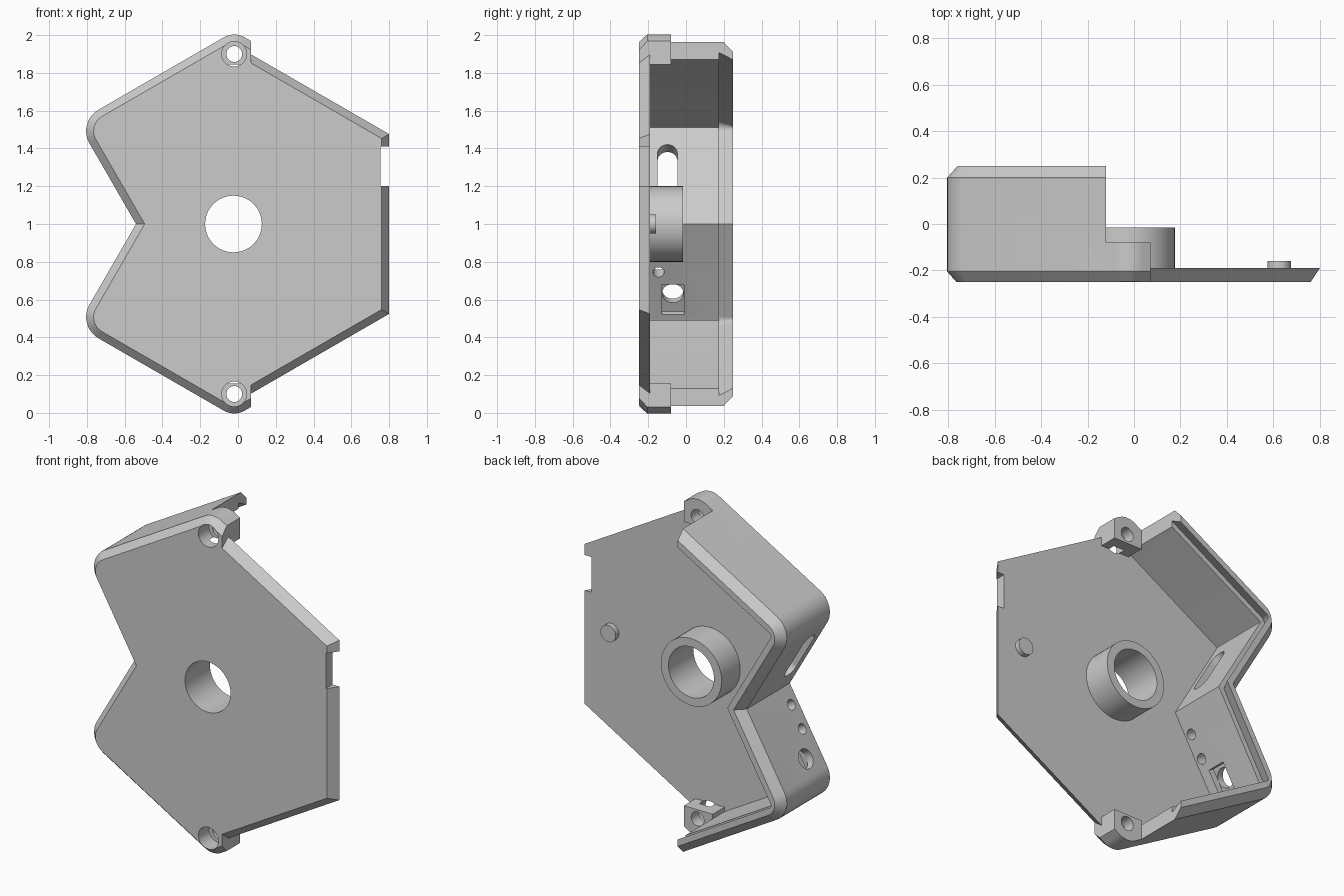
import bpy, bmesh, math
from mathutils import Matrix, Vector

if "Cube" in bpy.data.objects:
    bpy.data.objects.remove(bpy.data.objects["Cube"], do_unlink=True)

grey = bpy.data.materials.new("light_grey")
grey.use_nodes = True
GREY = (0.6, 0.6, 0.6, 1)
grey.diffuse_color = GREY
grey.node_tree.nodes["Principled BSDF"].inputs["Base Color"].default_value = GREY

CX, SLOPE, ROOT3 = -0.02, math.tan(math.radians(30)), math.sqrt(3)
FRONT, FLOOR, BACK = -0.25, -0.19, 0.25


def loft(name, sections, matrix=Matrix()):
    """Solid through matching (depth, [(x, z), ...]) sections."""
    bm = bmesh.new()
    rings = [[bm.verts.new(matrix @ Vector((x, y, z))) for x, z in pts] for y, pts in sections]
    for a, b in zip(rings, rings[1:]):
        for i in range(len(a)):
            j = (i + 1) % len(a)
            bm.faces.new((a[i], a[j], b[j], b[i]))
    bm.faces.new(rings[0])
    bm.faces.new(rings[-1])
    bmesh.ops.recalc_face_normals(bm, faces=bm.faces)
    mesh = bpy.data.meshes.new(name)
    bm.to_mesh(mesh)
    bm.free()
    mesh.materials.append(grey)
    obj = bpy.data.objects.new(name, mesh)
    bpy.context.collection.objects.link(obj)
    return obj


def circle(x, z, r, n=48):
    return [(x + r * math.cos(math.tau * i / n), z + r * math.sin(math.tau * i / n)) for i in range(n)]


def rod(name, x, z, r, y0, y1, matrix=Matrix()):
    return loft(name, [(y0, circle(x, z, r)), (y1, circle(x, z, r))], matrix)


def box(name, x0, x1, y0, y1, z0, z1, matrix=Matrix()):
    pts = [(x0, z0), (x1, z0), (x1, z1), (x0, z1)]
    return loft(name, [(y0, pts), (y1, pts)], matrix)


def combine(obj, tool, operation="DIFFERENCE"):
    """Apply a boolean with the tool, then discard the tool."""
    mod = obj.modifiers.new("combine", "BOOLEAN")
    mod.operation, mod.solver, mod.object = operation, "EXACT", tool
    bpy.context.view_layer.update()
    graph = bpy.context.evaluated_depsgraph_get()
    mesh = bpy.data.meshes.new_from_object(obj.evaluated_get(graph))
    obj.modifiers.clear()
    obj.data = mesh
    bpy.data.objects.remove(tool, do_unlink=True)


def fillet(a, b, c, r, n=10):
    """Rounded corner at b between the edges to a and c."""
    a, b, c = Vector(a), Vector(b), Vector(c)
    u, v = (a - b).normalized(), (c - b).normalized()
    half = u.angle(v) / 2
    centre = b + (u + v).normalized() * r / math.sin(half)
    start = b + u * r / math.tan(half) - centre
    end = b + v * r / math.tan(half) - centre
    total = start.angle(end)
    return [tuple(centre + (start * math.sin(total * (1 - i / n)) + end * math.sin(total * i / n))
                  / math.sin(total)) for i in range(n + 1)]


def outline(inset, corner_r, top_r, right):
    """Notched hexagon, symmetric about z = 1, closed at x = right."""
    apex = (-0.54 + inset * 2 / ROOT3, 1)
    top = (CX, 2.02 - inset * 2 / ROOT3)
    d = (top[1] - 1 + (apex[0] - CX) * SLOPE) / (ROOT3 + SLOPE)
    corner = (apex[0] - d, 1 + ROOT3 * d)
    end = (right, top[1] - (right - CX) * SLOPE)
    upper = fillet(apex, corner, top, corner_r) + fillet(corner, top, end, top_r) + [end]
    return [apex] + upper + [(x, 2 - z) for x, z in reversed(upper)]


# Shell with chamfered front and back edges, open towards the right
def skin(y, inset):
    return (y, outline(inset, 0.13 - inset, 0.11 - inset, 0.3))


housing = loft("housing", [skin(FRONT, 0.04), skin(-0.205, 0), skin(0.2, 0), skin(BACK, 0.045)])
combine(housing, box("cut", 0.07, 1, -1, 1, -1, 3))
combine(housing, box("cut", -0.12, 1, -0.08, 1, -1, 3))


# Cavity with a dovetail groove at the back rim, leaving the two screw ears
def hollow(y, inset, r):
    return (y, outline(inset, r, 0.02, 0.5))


cavity = loft("cavity", [hollow(FLOOR, 0.078, 0.004), hollow(0.178, 0.078, 0.004)])
groove = loft("groove", [hollow(0.175, 0.047, 0.04), hollow(0.26, 0.085, 0.015)])
for z0, z1 in ((1.845, 3), (-1, 0.155)):
    combine(cavity, box("ear_space", -0.12, 1, -1, -0.08, z0, z1))
combine(housing, cavity)
combine(housing, groove)


# Right half of the front plate with a sloped edge
def plate_edge(inset):
    x, z = 0.8 - inset, 0.476 - inset * SLOPE
    z0 = z + x * SLOPE
    return [(0, 1 - z0), (x, 1 - z), (x, 1 + z), (0, 1 + z0)]


plate = loft("plate", [(FRONT, plate_edge(0.04)), (FLOOR, plate_edge(0))])
combine(housing, plate, "UNION")
combine(housing, box("cut", 0.755, 1, -1, 1, 1.2, 1.41))

# Collar around the central bore
collar = rod("collar", CX - 0.004, 1, 0.2, FLOOR - 0.03, -0.015)
for part in (collar, housing):
    combine(part, rod("bore", CX - 0.004, 1, 0.15, -1, 1))

# Screw holes with counterbores
for z in (1.9, 0.1):
    combine(housing, rod("cut", CX, z, 0.042, -1, 0))
    combine(housing, rod("cut", CX, z, 0.066, -1, -0.15))


# Openings in the notch walls, in a frame along each wall's inner face
def wall_frame(side):
    along = Vector((-0.5, 0, side * ROOT3 / 2))
    inward = Vector((ROOT3 / 2, 0, side * 0.5))
    m = Matrix((along, inward, (0, 1, 0))).transposed().to_4x4()
    m.translation = (-0.45, 0, 1)
    return m


def reach(height):
    return height * 2 / ROOT3


upper, lower = wall_frame(1), wall_frame(-1)
s0, s1, sy, sr = reach(0.14) + 0.052, reach(0.42) - 0.052, -0.098, 0.052
combine(housing, box("cut", s0, s1, -0.15, 0.05, sy - sr, sy + sr, upper))
for s in (s0, s1):
    combine(housing, rod("cut", s, sy, sr, -0.15, 0.05, upper))
for h in (0.13, 0.255):
    combine(housing, rod("cut", reach(h), -0.145, 0.03, -0.15, 0.05, lower))
combine(housing, rod("cut", reach(0.385), -0.07, 0.057, -0.15, 0.05, lower))
combine(housing, box("cut", reach(0.32), reach(0.48), -0.035, 0.04, -0.127, -0.01, lower))

# Locating peg on the plate
peg = rod("locating_peg", 0.625, 1, 0.05, FLOOR - 0.02, -0.16)

for obj in (housing, collar, peg):
    bpy.ops.object.select_all(action="DESELECT")
    obj.select_set(True)
    bpy.context.view_layer.objects.active = obj
    bpy.ops.object.shade_smooth_by_angle(angle=math.radians(30))
